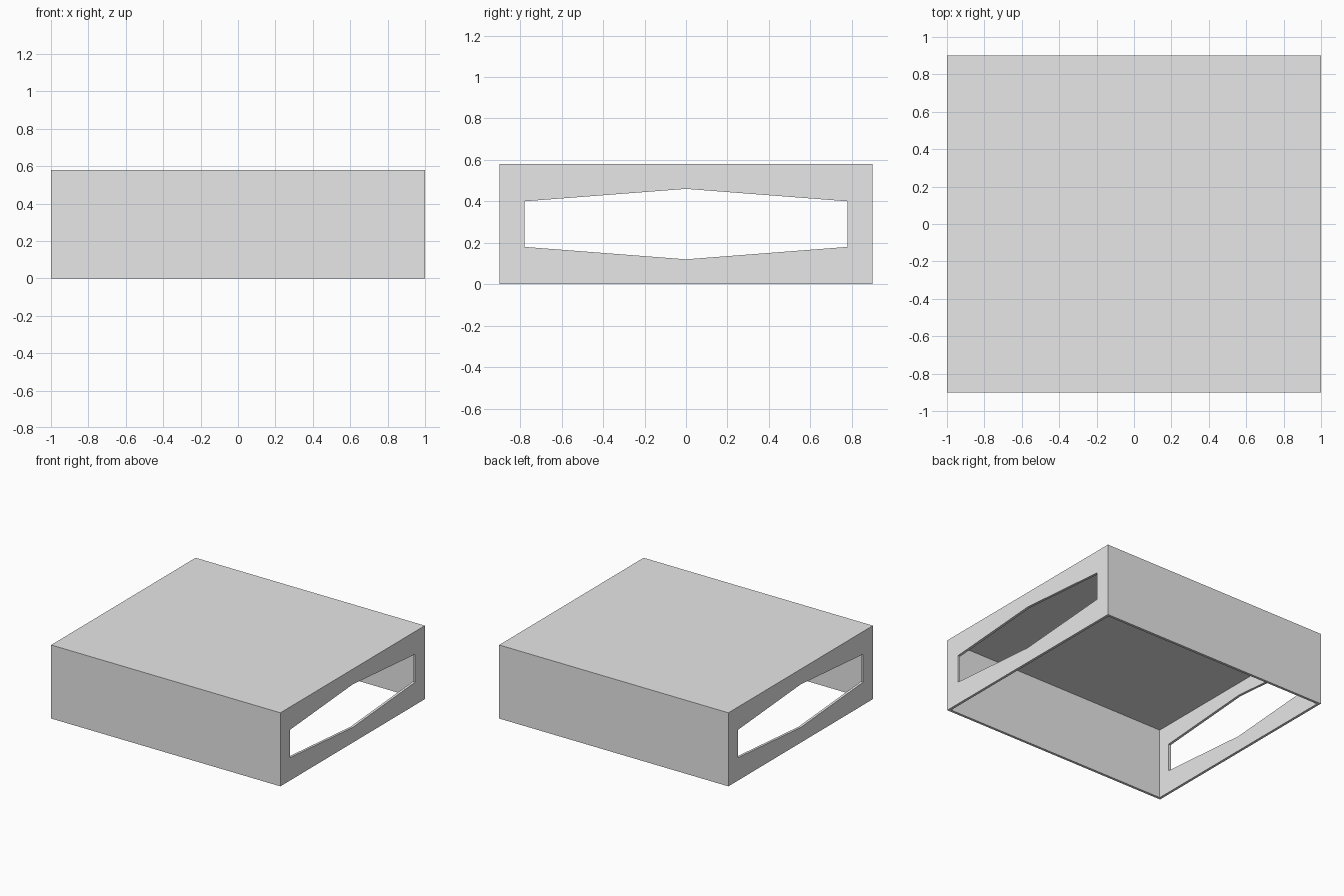
import bpy
import bmesh

default = bpy.data.objects.get("Cube")
if default:
    bpy.data.objects.remove(default, do_unlink=True)

HALF_X, HALF_Y, HEIGHT, WALL = 1.0, 0.9, 0.58, 0.02

grey = bpy.data.materials.new("light grey")
grey.use_nodes = True
grey.diffuse_color = (0.8, 0.8, 0.8, 1)
grey.node_tree.nodes["Principled BSDF"].inputs["Base Color"].default_value = (0.8, 0.8, 0.8, 1)


def prism(name, outline, half_length):
    """Extrude a (y, z) outline along x, centred on x = 0."""
    bm = bmesh.new()
    face = bm.faces.new([bm.verts.new((-half_length, y, z)) for y, z in outline])
    extruded = bmesh.ops.extrude_face_region(bm, geom=[face])["geom"]
    moved = [v for v in extruded if isinstance(v, bmesh.types.BMVert)]
    bmesh.ops.translate(bm, verts=moved, vec=(2 * half_length, 0, 0))
    bmesh.ops.recalc_face_normals(bm, faces=bm.faces)
    mesh = bpy.data.meshes.new(name)
    bm.to_mesh(mesh)
    bm.free()
    mesh.materials.append(grey)
    obj = bpy.data.objects.new(name, mesh)
    bpy.context.collection.objects.link(obj)
    return obj


def box_outline(half_y, low, high):
    return [(-half_y, low), (half_y, low), (half_y, high), (-half_y, high)]


def cut(target, cutter):
    """Subtract the cutter, then discard it."""
    cutter.hide_render = True
    mod = target.modifiers.new("cut", "BOOLEAN")
    mod.operation = "DIFFERENCE"
    mod.solver = "EXACT"
    mod.object = cutter
    bpy.context.view_layer.objects.active = target
    bpy.ops.object.modifier_apply(modifier=mod.name)
    bpy.data.objects.remove(cutter, do_unlink=True)


# Outer box
cover = prism("box_cover", box_outline(HALF_Y, 0, HEIGHT), HALF_X)

# Hollow inside, open at the bottom
cut(cover, prism("cavity_cutter", box_outline(HALF_Y - WALL, -0.1, HEIGHT - WALL), HALF_X - WALL))

# Six-sided opening through both end walls
opening = [(-0.78, 0.18), (0, 0.12), (0.78, 0.18), (0.78, 0.40), (0, 0.46), (-0.78, 0.40)]
cut(cover, prism("opening_cutter", opening, HALF_X + 0.1))
